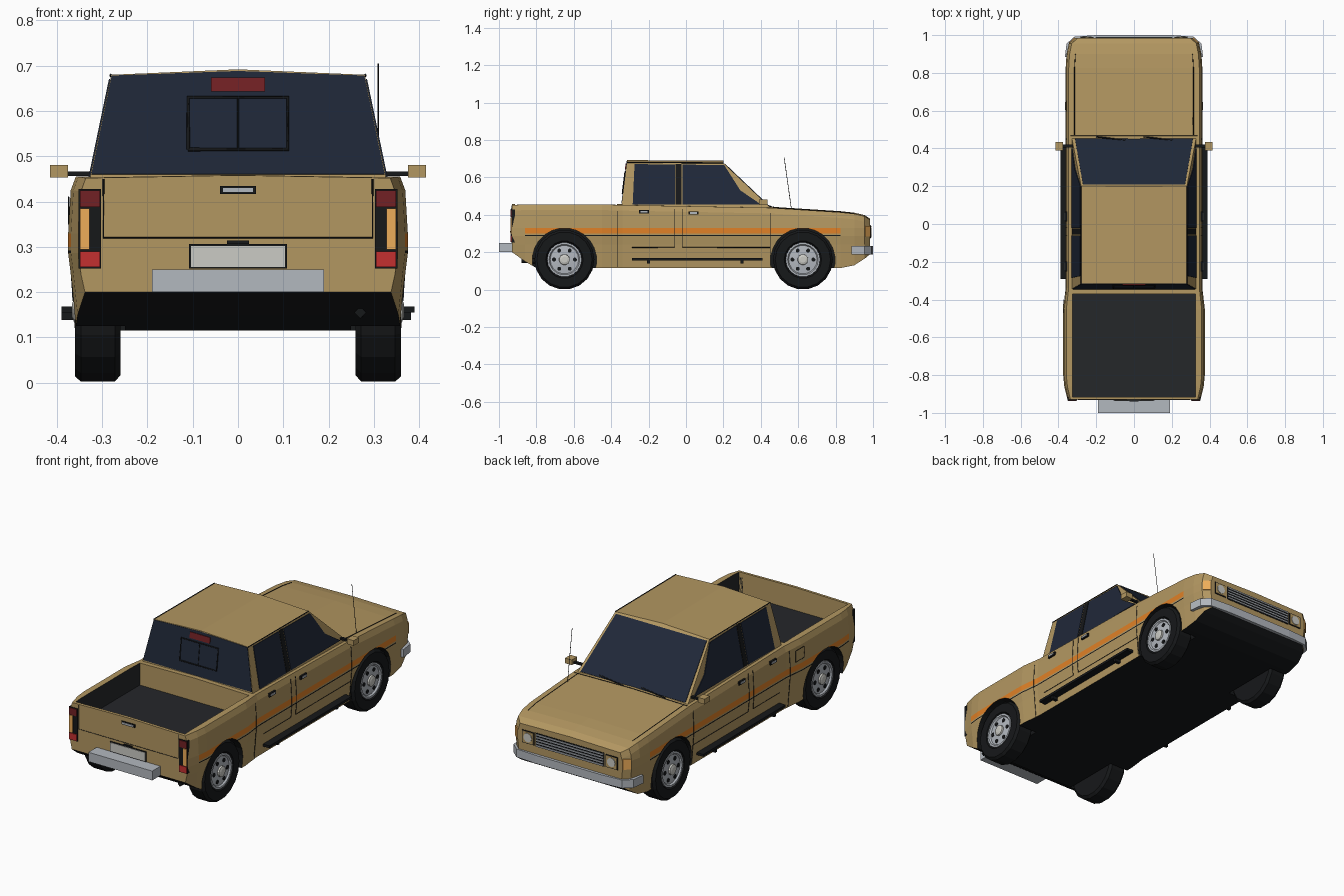
import bpy, bmesh, math
from mathutils import Vector

if "Cube" in bpy.data.objects:
    bpy.data.objects.remove(bpy.data.objects["Cube"])

def mat(name, r, g, b):
    m = bpy.data.materials.new(name)
    m.diffuse_color = (r, g, b, 1)
    m.use_nodes = True
    m.node_tree.nodes["Principled BSDF"].inputs["Base Color"].default_value = m.diffuse_color
    return m

TAN = mat("tan_paint", .45, .31, .12)
BLACK = mat("black", .008, .009, .010)
DARK = mat("dark_liner", .018, .020, .023)
GLASS = mat("glass", .014, .021, .040)
ORANGE = mat("orange", .75, .22, .02)
AMBER = mat("amber", .85, .42, .10)
RED = mat("red", .55, .03, .03)
DEEPRED = mat("deep_red", .17, .015, .018)
CHROME = mat("chrome", .45, .48, .52)
PLATE = mat("plate", .60, .60, .56)

def loft(name, sections, mats, pick=None):
    """Skin closed sections and cap both ends; pick(i, j) gives a material slot."""
    bm = bmesh.new()
    rings = [[bm.verts.new(p) for p in s] for s in sections]
    n = len(rings[0])
    for i in range(len(rings) - 1):
        for j in range(n):
            k = (j + 1) % n
            f = bm.faces.new((rings[i][j], rings[i][k], rings[i + 1][k], rings[i + 1][j]))
            if pick:
                f.material_index = pick(i, j)
    bm.faces.new(rings[0])
    bm.faces.new(rings[-1])
    bmesh.ops.recalc_face_normals(bm, faces=bm.faces)
    me = bpy.data.meshes.new(name)
    bm.to_mesh(me)
    bm.free()
    for m in mats:
        me.materials.append(m)
    ob = bpy.data.objects.new(name, me)
    bpy.context.collection.objects.link(ob)
    return ob

def box(name, x0, x1, y0, y1, z0, z1, m):
    return loft(name, [[(x0, y0, z), (x1, y0, z), (x1, y1, z), (x0, y1, z)] for z in (z0, z1)], [m])

def panel(name, pts, m, t=.003):
    pts = [Vector(p) for p in pts]
    n = (pts[1] - pts[0]).cross(pts[2] - pts[0]).normalized() * t
    return loft(name, [[p - n for p in pts], [p + n for p in pts]], [m])

def lathe(name, profile, n, y, z, m, s=1):
    """Turn (x, radius) points about an axle parallel to x."""
    return loft(name, [[(s * x, y + r * math.sin(2 * math.pi * (k + .5) / n), z + r * math.cos(2 * math.pi * (k + .5) / n))
                        for k in range(n)] for x, r in profile], [m])

def line(name, pts, r=.0018, m=BLACK):
    cu = bpy.data.curves.new(name, 'CURVE')
    cu.dimensions = '3D'
    cu.bevel_depth, cu.bevel_resolution, cu.use_fill_caps = r, 0, True
    sp = cu.splines.new('POLY')
    sp.points.add(len(pts) - 1)
    for q, p in zip(sp.points, pts):
        q.co = (*p, 1)
    cu.materials.append(m)
    ob = bpy.data.objects.new(name, cu)
    bpy.context.collection.objects.link(ob)

def cut(ob, cutter):
    md = ob.modifiers.new("cut", 'BOOLEAN')
    md.operation, md.object, md.solver = 'DIFFERENCE', cutter, 'EXACT'
    md.material_mode = 'TRANSFER'
    bpy.context.view_layer.objects.active = ob
    bpy.ops.object.modifier_apply(modifier=md.name)
    bpy.data.objects.remove(cutter)

# Lower body: stations of y, half width, bottom, top
ST = [(-.93, .352, .20, .452), (-.86, .369, .15, .455), (-.80, .375, .115, .455), (-.45, .375, .115, .455),
      (-.34, .362, .115, .452), (.45, .362, .115, .437), (.825, .362, .115, .413), (.90, .357, .13, .405),
      (.955, .345, .165, .392), (.985, .312, .19, .372)]

def section(y, w, b, t):
    half = [(.96 * w, b), (.985 * w, .24), (w, .286), (w, .292), (w, .30), (w, .33), (.985 * w, t - .03), (.955 * w, t)]
    return [(x, y, z) for x, z in half] + [(0, y, t + .006)] + [(-x, y, z) for x, z in reversed(half)]

def body_mat(i, j):
    if j == 16:
        return 1
    side = min(j, 15 - j)
    if 1 <= i <= 5:
        return {2: 1, 4: 2}.get(side, 0)
    return 0

body = loft("body", [section(*s) for s in ST], [TAN, BLACK, ORANGE], body_mat)

# Bed recess and wheel wells
bed = box("bed_cutter", -.325, .325, -.915, -.37, .335, .6, DARK)
bed.data.materials.append(TAN)
for f in bed.data.polygons:
    f.material_index = int(abs(f.normal.y) > .5)
cut(body, bed)
AXLES, WZ = (-.65, .625), .16
for y in AXLES:
    for s in (-1, 1):
        cut(body, lathe("well_cutter", [(.25, .172), (.45, .172)], 24, y, .157, BLACK, s))

def bx(y, z):
    """Half width of the body side at (y, z)."""
    w = ST[0][1]
    for a, b in zip(ST, ST[1:]):
        if a[0] <= y <= b[0]:
            w = a[1] + (b[1] - a[1]) * (y - a[0]) / (b[0] - a[0])
    if z < .286:
        return w * (.96 + .04 * min(1, (z - .115) / .171))
    return w * (1 - .015 * max(0, z - .33) / .09)

# Cab shell
def cab_sec(yb, zb, yr, zr):
    return [(-.33, yb, zb), (.33, yb, zb), (.28, yr, zr), (0, yr, zr + .012), (-.28, yr, zr)]
loft("cab", [cab_sec(-.345, .44, -.315, .68), cab_sec(.46, .43, .2, .677)], [TAN])

def cx(z):
    return .33 - .05 * (z - .44) / .24
def rear(x, z, o=0):
    return (x, -.345 + .03 * (z - .44) / .24 - o, z)
def ws(x, t):
    return (x, .46 - .26 * t, .43 + .247 * t)

# Windscreen, rear window with sliding frame and high brake light
panel("windscreen", [ws(-.312, .04), ws(.312, .04), ws(.27, .97), ws(-.27, .97)], GLASS)
panel("rear_window", [rear(-.324, .46), rear(.324, .46), rear(.279, .678), rear(0, .688), rear(-.279, .678)], GLASS)
line("slider_frame", [rear(x, z, .004) for x, z in ((-.11, .515), (.11, .515), (.11, .63), (-.11, .63), (-.11, .515))], .004)
line("slider_bar", [rear(0, .515, .004), rear(0, .63, .004)], .002)
panel("high_brake_light", [rear(x, z, .004) for x, z in ((-.06, .643), (.06, .643), (.06, .674), (-.06, .674))], DEEPRED)
for x in (-.2, .05):
    line("wiper", [(x, .462, .44), ws(x + .16, .07)], .004)

for s in (-1, 1):
    # Side windows and pillar
    side = lambda pts: [(s * cx(z), y, z) for y, z in pts]
    panel("rear_side_window", side([(-.285, .455), (-.06, .455), (-.06, .668), (-.275, .67)]), GLASS)
    panel("front_side_window", side([(-.02, .455), (.40, .455), (.29, .53), (.205, .664), (-.02, .668)]), GLASS)
    panel("door_pillar", side([(-.055, .455), (-.025, .455), (-.025, .67), (-.055, .67)]), BLACK, .002)
    line("roof_gutter", [(s * .281, -.315, .68), (s * .281, .2, .677)], .003)
    # Door, bed and wing seams
    on = lambda pts: [(s * bx(y, z), y, z) for y, z in pts]
    line("rear_door_seam", on([(-.06, .43), (-.06, .33), (-.06, .286), (-.06, .225), (-.29, .225)]))
    line("front_door_seam", on([(-.02, .43), (-.02, .33), (-.02, .286), (-.02, .225), (.45, .225)]))
    line("bed_seam", on([(-.365, .42), (-.365, .33), (-.365, .286), (-.365, .12)]))
    line("wing_seam", on([(.45, .41), (.45, .33), (.45, .286), (.45, .12)]))
    line("hood_side_seam", [(s * .315, .47, .438), (s * .315, .825, .415), (s * .31, .9, .406)])
    # Door handles
    for y, z in ((-.225, .416), (.04, .409)):
        a, b = sorted((s * .35, s * .365))
        box("door_handle", a, b, y - .026, y + .026, z - .009, z + .009, BLACK)
        a, b = sorted((s * .36, s * .368))
        box("handle_lever", a, b, y - .019, y + .019, z - .004, z + .005, CHROME)
    # Running board and brackets
    a, b = sorted((s * .34, s * .39))
    box("running_board", a, b, -.29, .41, .155, .168, BLACK)
    for y in (-.2, .3):
        box("board_bracket", a, b - .008 * (s > 0), y - .008, y + .008, .138, .157, BLACK)
    # Mirror
    a, b = sorted((s * .375, s * .415))
    box("mirror", a, b, .39, .435, .453, .481, TAN)
    a, b = sorted((s * .32, s * .38))
    box("mirror_arm", a, b, .405, .42, .456, .466, BLACK)
    # Tail lamps
    def lamp(name, x0, x1, z0, z1, m, o):
        a, b = sorted((s * x0, s * x1))
        box(name, a, b, -.932 - o, -.915, z0, z1, m)
    lamp("tail_lamp_housing", .302, .352, .252, .428, BLACK, .002)
    lamp("tail_lamp_top", .305, .349, .388, .425, DEEPRED, .006)
    lamp("tail_lamp_amber", .328, .349, .294, .385, AMBER, .006)
    lamp("tail_lamp_bottom", .305, .349, .255, .29, RED, .006)
    # Headlamp and corner lamp
    a, b = sorted((s * .212, s * .285))
    box("headlamp_bezel", a, b, .97, .988, .275, .343, BLACK)
    box("headlamp", a + .004, b - .004, .97, .990, .279, .339, TAN)
    cxl = s * .2485
    loft("headlamp_lens", [[(cxl + .024 * math.cos(k * math.pi / 6), y, .309 + .024 * math.sin(k * math.pi / 6))
                            for k in range(12)] for y in (.975, .993)], [PLATE])
    panel("corner_lamp", [(s * .313, .985, .285), (s * .343, .958, .285), (s * .343, .958, .34), (s * .313, .985, .34)], AMBER)
    # Wheels
    for y in AXLES:
        lathe("tyre", [(.26, .08), (.26, .146), (.272, .16), (.347, .16), (.36, .148), (.36, .1), (.345, .09)], 18, y, WZ, BLACK, s)
        lathe("rim", [(.30, .092), (.357, .092), (.357, .082), (.349, .076), (.353, .035)], 18, y, WZ, CHROME, s)
        lathe("hub", [(.34, .03), (.362, .028), (.366, .016)], 12, y, WZ, PLATE, s)
        for k in range(6):
            a = k * math.pi / 3
            lathe("rim_hole", [(.34, .011), (.354, .011)], 8, y + .056 * math.cos(a), WZ + .056 * math.sin(a), BLACK, s)

line("hood_seam", [(-.335, .468, .437), (0, .468, .443), (.335, .468, .437)])
line("fuel_door", [(-.374, y, z) for y, z in ((-.47, .35), (-.40, .35), (-.40, .41), (-.47, .41), (-.47, .35))])

# Tailgate details
line("tailgate_seam", [(-.297, -.931, .45), (-.297, -.931, .32), (.297, -.931, .32), (.297, -.931, .45)])
box("tailgate_handle_frame", -.04, .04, -.935, -.92, .417, .434, BLACK)
box("tailgate_handle", -.033, .033, -.938, -.92, .421, .430, CHROME)
box("plate_lamp", -.024, .024, -.94, -.92, .306, .314, BLACK)
box("plate_frame", -.108, .108, -.935, -.92, .252, .306, BLACK)
box("rear_plate", -.104, .104, -.938, -.92, .256, .302, PLATE)
box("rear_bumper", -.19, .19, -1.0, -.92, .2, .25, CHROME)
line("exhaust", [(.27, -.88, .155), (.27, -.7, .15)], .013)

# Front bumper wrapping round the corners
plan = [(.2, 1.0), (.315, .992), (.357, .955), (.366, .885)]
plan = plan + [(-x, y) for x, y in reversed(plan)]
loft("front_bumper", [[(x, y, z) for x, y in plan] for z in (.188, .232)], [CHROME])
box("front_plate", -.08, .08, .99, 1.0, .19, .229, PLATE)

# Grille
box("grille_back", -.205, .205, .97, .987, .272, .346, BLACK)
for k in range(5):
    box("grille_bar", -.2, .2, .97, .991, .277 + k * .0145, .283 + k * .0145, CHROME)

# Aerial
line("aerial", [(.31, .565, .42), (.31, .525, .705)], .0016)
